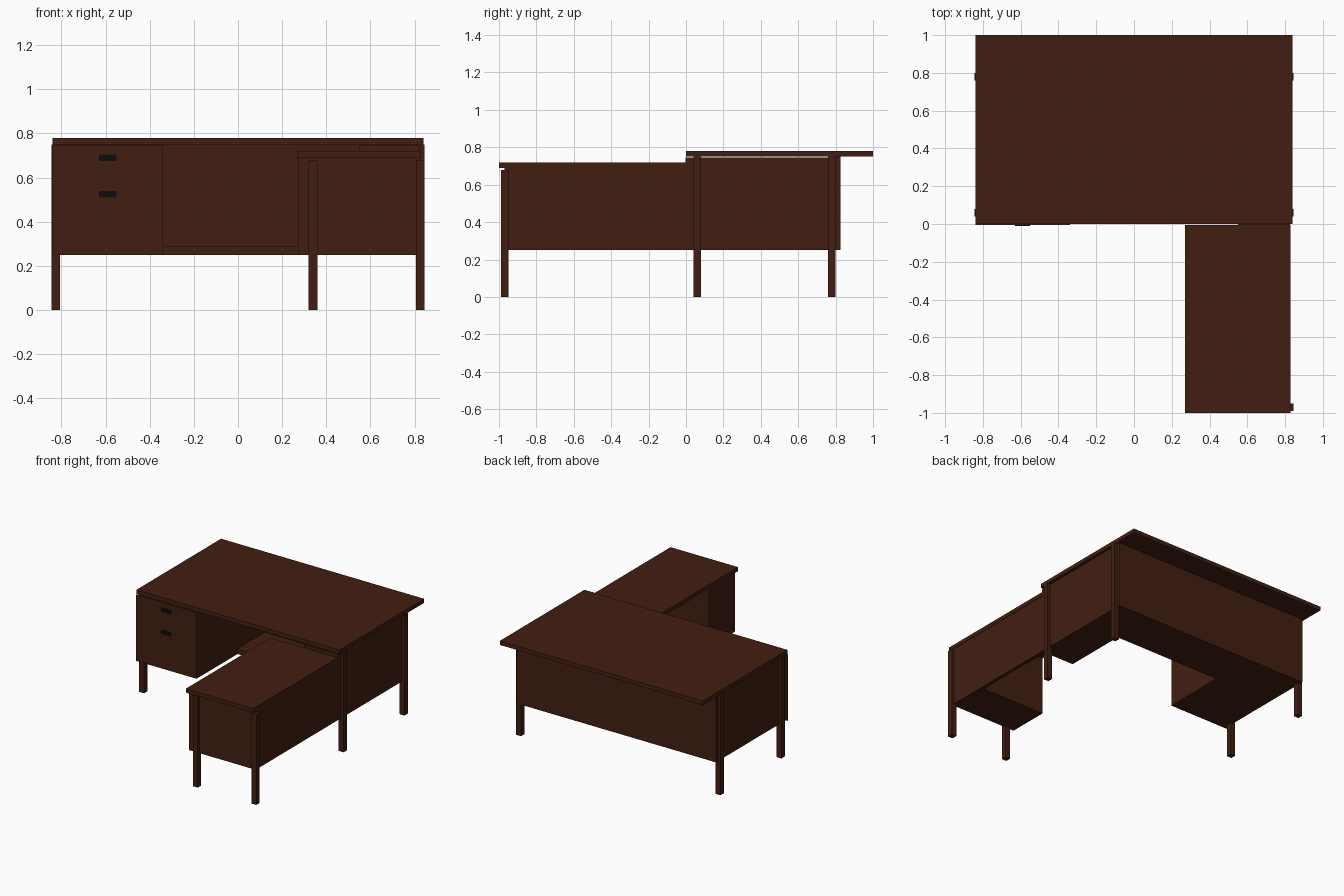
import bpy, bmesh

if "Cube" in bpy.data.objects:
    bpy.data.objects.remove(bpy.data.objects["Cube"])


def material(name, color):
    m = bpy.data.materials.new(name)
    m.diffuse_color = (*color, 1)
    m.use_nodes = True
    m.node_tree.nodes["Principled BSDF"].inputs["Base Color"].default_value = m.diffuse_color
    return m


WOOD = material("dark_wood", (0.055, 0.0135, 0.0055))
BLACK = material("black_metal", (0.004, 0.004, 0.005))


def box(name, x, y, z, mat=WOOD):
    """Box from (min, max) ranges on each axis."""
    mesh = bpy.data.meshes.new(name)
    bm = bmesh.new()
    bmesh.ops.create_cube(bm, size=1)
    for v in bm.verts:
        v.co = [r[0] if c < 0 else r[1] for c, r in zip(v.co, (x, y, z))]
    bm.to_mesh(mesh)
    bm.free()
    mesh.materials.append(mat)
    ob = bpy.data.objects.new(name, mesh)
    bpy.context.collection.objects.link(ob)
    return ob


def leg(name, x, y, top):
    return box(name, (x - 0.02, x + 0.02), (y - 0.02, y + 0.02), (0, top))


BODY = (0.25, 0.75)

# Main desk: overhanging top, back panel, two pedestals, low shelf between
box("desk_top", (-0.84, 0.84), (0, 1), (0.75, 0.78))
box("back_panel", (-0.825, 0.825), (0.8, 0.825), BODY)
box("left_pedestal", (-0.825, -0.34), (0, 0.8), (0.25, 0.745))
box("drawer_front", (-0.84, -0.34), (-0.004, 0.002), (0.25, 0.745))
box("right_pedestal", (0.55, 0.825), (0, 0.8), (0.25, 0.745))
box("right_pedestal_front", (0.55, 0.825), (-0.004, 0.002), (0.25, 0.745))
box("low_shelf", (-0.34, 0.55), (0.48, 0.8), (0.25, 0.29))

# Drawer handles
for i, z in enumerate((0.69, 0.525)):
    box(f"drawer_handle_{i + 1}", (-0.63, -0.55), (-0.01, 0),
        (z - 0.014, z + 0.014), BLACK)

# Main desk legs, set proud of the sides
for side, sx in (("left", -1), ("right", 1)):
    for end, y in (("front", 0.06), ("back", 0.78)):
        leg(f"{side}_{end}_leg", sx * 0.825, y, 0.75)

# Side return: lower top, outer panel, end cabinet and two legs
box("return_top", (0.27, 0.828), (-1, -0.004), (0.69, 0.72))
box("return_side_panel", (0.8, 0.825), (-0.97, 0), (0.25, 0.69))
box("return_cabinet", (0.272, 0.8), (-0.97, -0.66), (0.25, 0.69))
leg("return_inner_leg", 0.34, -0.97, 0.68)
leg("return_outer_leg", 0.825, -0.97, 0.68)
